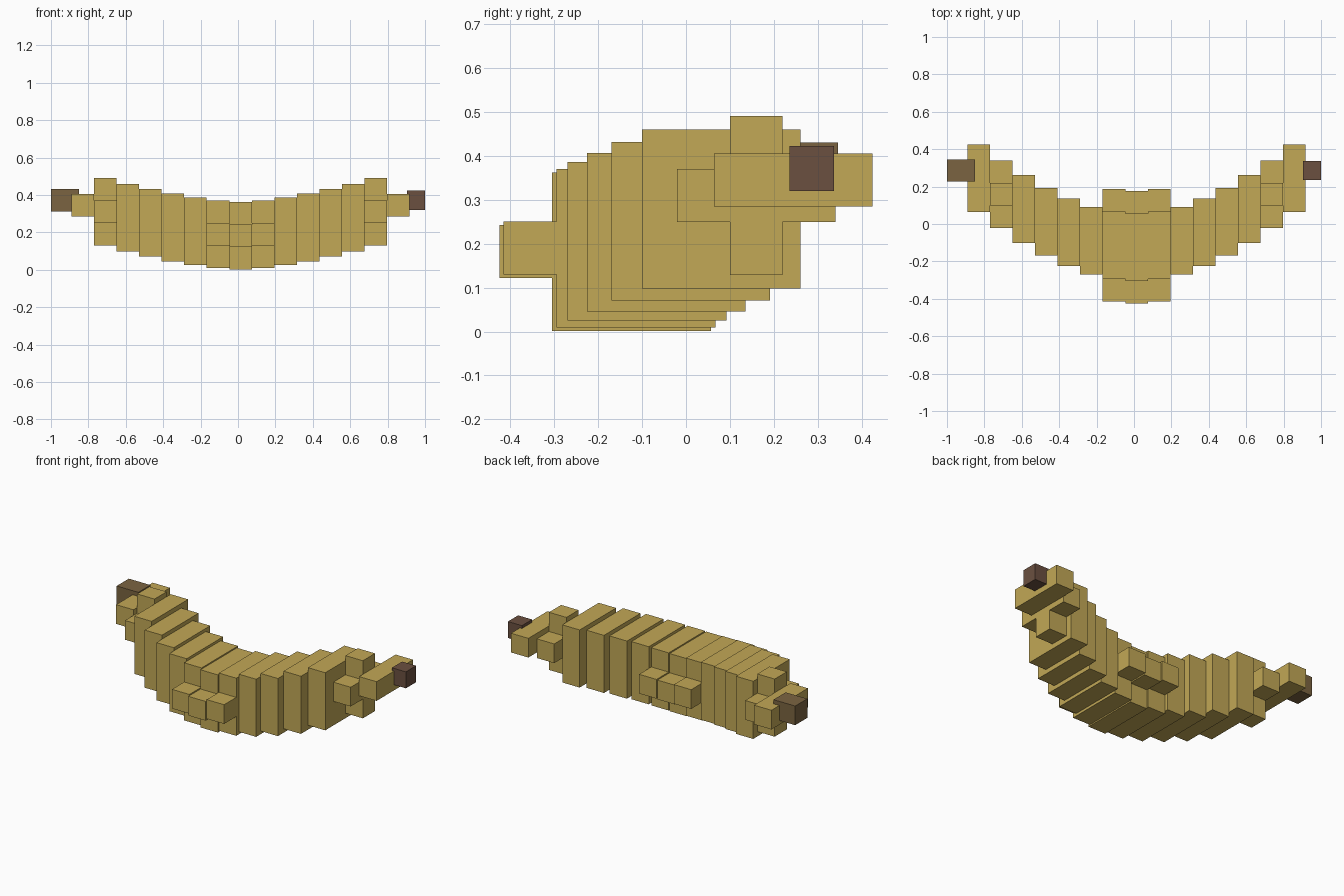
import bpy, bmesh

if "Cube" in bpy.data.objects:
    bpy.data.objects.remove(bpy.data.objects["Cube"])

CELL = 0.1205          # edge of one block
X0 = 0.0135            # centre of the middle slice


def material(name, rgb):
    lin = [(c / 255 / 12.92) if c < 10 else ((c / 255 + 0.055) / 1.055) ** 2.4 for c in rgb]
    m = bpy.data.materials.new(name)
    m.diffuse_color = (*lin, 1)
    m.use_nodes = True
    m.node_tree.nodes["Principled BSDF"].inputs["Base Color"].default_value = m.diffuse_color
    return m


def finish(name, bm, mat):
    bmesh.ops.recalc_face_normals(bm, faces=bm.faces)
    me = bpy.data.meshes.new(name)
    bm.to_mesh(me)
    bm.free()
    me.materials.append(mat)
    ob = bpy.data.objects.new(name, me)
    bpy.context.collection.objects.link(ob)
    return ob


def slab(bm, x, y, z, profile):
    """Extrude a block outline (in cell units, y/z) one cell along x."""
    h = CELL / 2
    verts = [bm.verts.new((x - h, y + a * CELL, z + b * CELL)) for a, b in profile]
    face = bm.faces.new(verts)
    out = bmesh.ops.extrude_face_region(bm, geom=[face], use_keep_orig=True)
    moved = [v for v in out["geom"] if isinstance(v, bmesh.types.BMVert)]
    bmesh.ops.translate(bm, verts=moved, vec=(CELL, 0, 0))


def box(name, lo, hi, mat):
    bm = bmesh.new()
    bmesh.ops.create_cube(bm, size=1)
    for v in bm.verts:
        v.co = [(a + b) / 2 + c * (b - a) for a, b, c in zip(lo, hi, v.co)]
    return finish(name, bm, mat)


def mirrored(quarter):
    """Full symmetric outline from its +y +z quarter, listed from +y to +z."""
    half = quarter + [(-a, b) for a, b in reversed(quarter)]
    return half + [(-a, -b) for a, b in half]


# slice outlines
BELLY = mirrored([(2.5, 0.5), (1.5, 0.5), (1.5, 1.5)])
SQUARE = mirrored([(1.5, 1.5)])
CROSS = mirrored([(1.5, 0.5), (0.5, 0.5), (0.5, 1.5)])
BAR = mirrored([(1.5, 0.5)])

# slices from the middle outwards: y centre, z centre, outline
SLICES = [
    (-0.124, 0.182, BELLY), (-0.114, 0.190, BELLY),
    (-0.089, 0.206, SQUARE), (-0.045, 0.226, SQUARE),
    (0.011, 0.251, SQUARE), (0.080, 0.279, SQUARE),
    (0.160, 0.310, CROSS), (0.244, 0.345, BAR),
]

yellow = material("dull yellow peel", (194, 168, 86))
olive = material("olive brown stem", (123, 100, 65))
brown = material("dark brown tip", (107, 80, 64))

# curved fruit body
body = bmesh.new()
for i in range(-7, 8):
    y, z, outline = SLICES[abs(i)]
    slab(body, X0 + i * CELL, y, z, outline)
finish("fruit_body", body, yellow)

# stem on the left end, blossom tip on the right end
box("stem", (-1.0, 0.226, 0.311), (-0.85, 0.346, 0.431), olive)
box("blossom_tip", (0.903, 0.236, 0.320), (1.0, 0.337, 0.423), brown)
